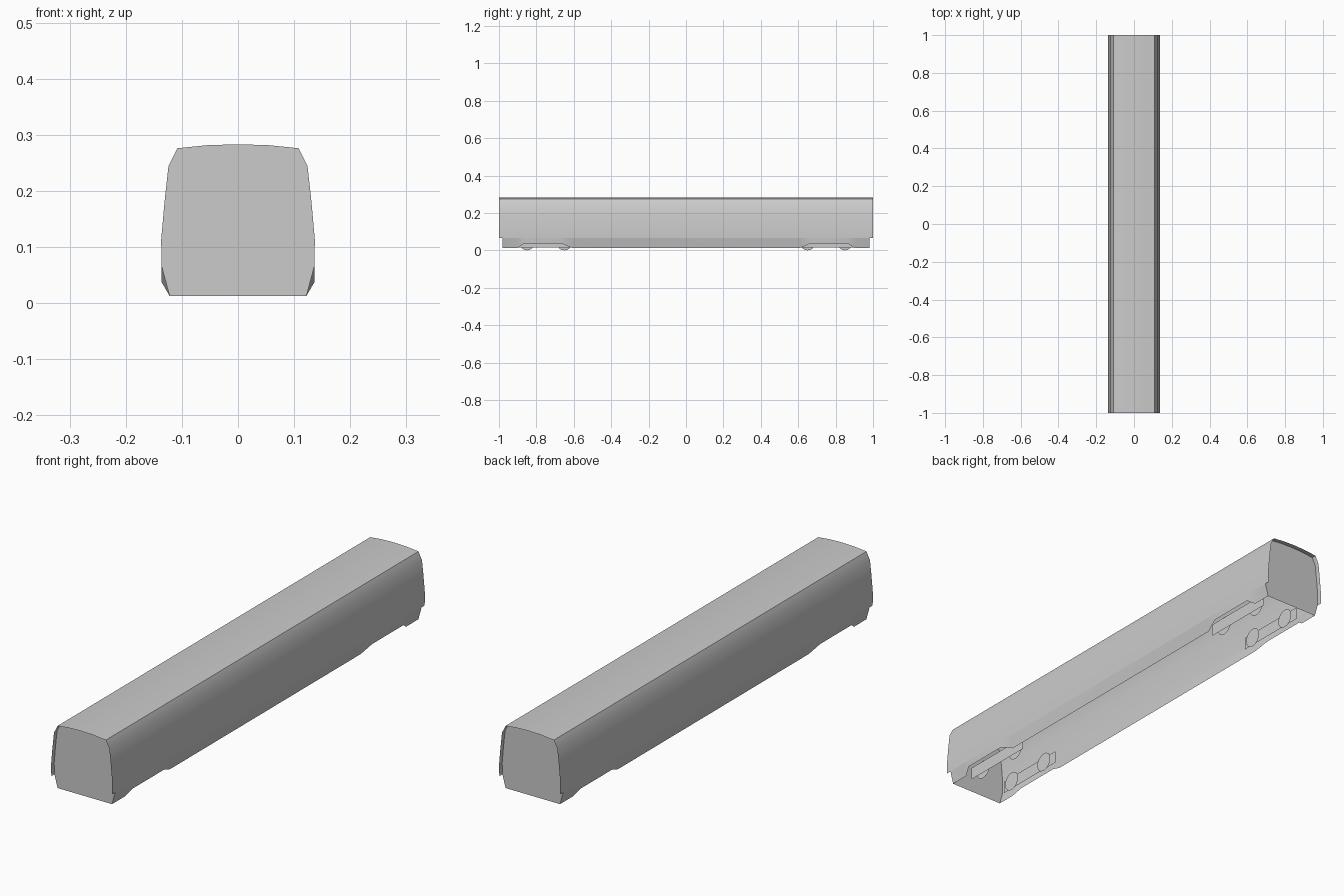
import bpy, math

if "Cube" in bpy.data.objects:
    bpy.data.objects.remove(bpy.data.objects["Cube"])

END = 0.98          # y of the recessed end walls
SILL = (0.136, 0.065)

# Half cross-section of the upper body, roof centre down to the sill (x, z)
HALF = [(0, 0.283), (0.054, 0.2815), (0.108, 0.276), (0.124, 0.244),
        (0.131, 0.18), (0.137, 0.112), SILL]
PROFILE = [(-x, z) for x, z in reversed(HALF)] + HALF[1:]


def make(name, verts, faces, smooth=False):
    mesh = bpy.data.meshes.new(name)
    mesh.from_pydata(verts, [], faces)
    ob = bpy.data.objects.new(name, mesh)
    bpy.context.collection.objects.link(ob)
    if smooth:
        bpy.ops.object.select_all(action='DESELECT')
        ob.select_set(True)
        bpy.context.view_layer.objects.active = ob
        bpy.ops.object.shade_smooth_by_angle(angle=math.radians(30))
    return ob


def loft(name, a, b):
    """Strip of quads between two equally long rows of points."""
    n = len(a)
    faces = [(i, i + 1, n + i + 1, n + i) for i in range(n - 1)]
    return make(name, a + b, faces, True)


# Roof and side walls: one open shell
loft("body_shell", [(x, 1, z) for x, z in PROFILE],
     [(x, -1, z) for x, z in PROFILE])

# Lower skirt edge along the length (y, x, z): flares out and up over each bogie
half_edge = [(END, 0.122, 0.013), (0.90, 0.122, 0.013), (0.865, 0.136, 0.037),
             (0.665, 0.136, 0.037), (0.61, 0.122, 0.013)]
edge = half_edge + [(-y, x, z) for y, x, z in reversed(half_edge)]

for side, s in (("left", -1), ("right", 1)):
    top = [(s * SILL[0], y, SILL[1]) for y, x, z in edge]
    low = [(s * x, y, z) for y, x, z in edge]
    loft("skirt_" + side, *((low, top) if s < 0 else (top, low)))

# Flat end walls, set slightly inside the shell
for end, s in (("front", -1), ("back", 1)):
    outline = [(-0.122, 0.013)] + PROFILE + [(0.122, 0.013)]
    if s < 0:
        outline.reverse()
    make("end_wall_" + end, [(x, s * END, z) for x, z in outline][::1],
         [tuple(range(len(outline)))])

# Bogies: flat side frames with wheel discs just inside them
for end, e in (("front", -1), ("back", 1)):
    for side, s in (("left", -1), ("right", 1)):
        ring = [(-0.16, 0.016), (0.16, 0.016), (0.16, 0.068), (-0.16, 0.068)]
        order = (0, 1, 2, 3) if s > 0 else (3, 2, 1, 0)
        make(f"bogie_frame_{end}_{side}",
             [(s * 0.085, e * 0.75 + y, z) for y, z in ring], [order])
        for k, dy in enumerate((-0.1, 0.1)):
            n, r = 16, 0.04
            disc = [(s * 0.074, e * 0.75 + dy + r * math.sin(s * t), r - r * math.cos(t))
                    for t in (2 * math.pi * i / n for i in range(n))]
            make(f"wheel_{end}_{side}_{k + 1}", disc, [tuple(range(n))])
